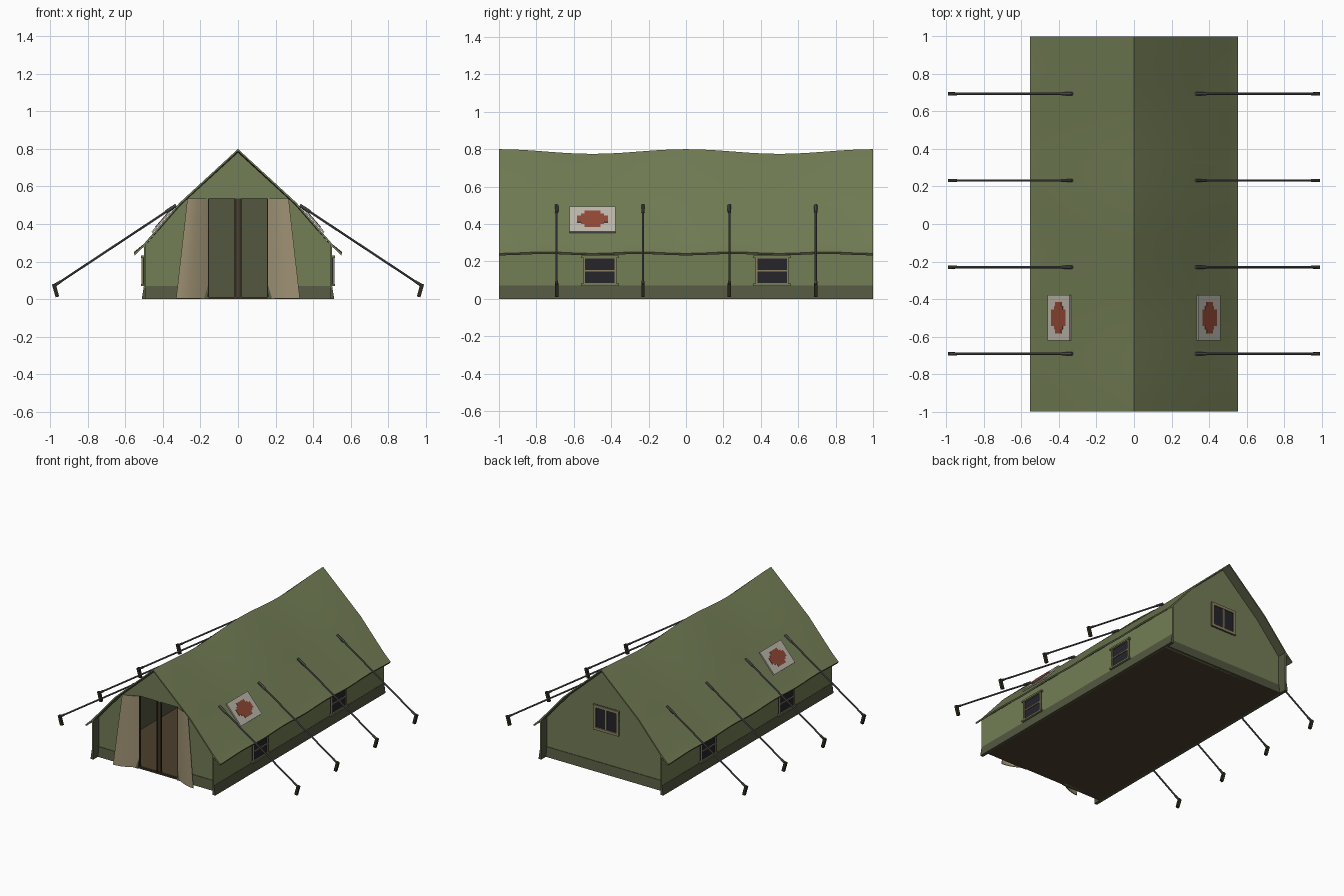
import bpy, bmesh, math
from mathutils import Vector, Matrix

if "Cube" in bpy.data.objects:
    bpy.data.objects.remove(bpy.data.objects["Cube"], do_unlink=True)


def material(name, rgb):
    m = bpy.data.materials.new(name)
    m.use_nodes = True
    m.diffuse_color = (*rgb, 1)
    bsdf = m.node_tree.nodes["Principled BSDF"]
    bsdf.inputs["Base Color"].default_value = (*rgb, 1)
    bsdf.inputs["Roughness"].default_value = 0.9
    return m


CANVAS = material("olive canvas", (0.17, 0.205, 0.09))
LINING = material("dark olive lining", (0.085, 0.095, 0.05))
TAN = material("tan cloth", (0.34, 0.28, 0.17))
FRAME = material("tan frame", (0.25, 0.215, 0.12))
FLOOR = material("brown floor", (0.075, 0.052, 0.027))
WOOD = material("dark wood", (0.03, 0.024, 0.013))
PANE = material("dark pane", (0.018, 0.018, 0.024))
ROPE = material("grey rope", (0.11, 0.11, 0.115))
WHITE = material("off white panel", (0.5, 0.47, 0.41))
RED = material("faded red", (0.28, 0.065, 0.035))


def finish(bm, name, mats, rule=None, smooth=False):
    bmesh.ops.recalc_face_normals(bm, faces=bm.faces[:])
    if rule:
        for f in bm.faces:
            f.material_index = rule(f)
    me = bpy.data.meshes.new(name)
    bm.to_mesh(me)
    bm.free()
    for m in mats:
        me.materials.append(m)
    ob = bpy.data.objects.new(name, me)
    bpy.context.collection.objects.link(ob)
    if smooth:
        bpy.ops.object.select_all(action='DESELECT')
        ob.select_set(True)
        bpy.context.view_layer.objects.active = ob
        bpy.ops.object.shade_smooth_by_angle(angle=math.radians(30))
    return ob


def loft(bm, sections):
    """Closed cross-sections joined in order, capped at both ends."""
    rings = [[bm.verts.new(p) for p in s] for s in sections]
    n = len(rings[0])
    for a, b in zip(rings, rings[1:]):
        for i in range(n):
            j = (i + 1) % n
            bm.faces.new((a[i], a[j], b[j], b[i]))
    bm.faces.new(rings[0])
    bm.faces.new(rings[-1])


def prism_y(bm, pts, y0, y1):
    loft(bm, [[(x, y, z) for x, z in pts] for y in (y0, y1)])


def box(bm, centre, size, index=0, frame=Matrix()):
    m = frame @ Matrix.Translation(centre) @ Matrix.Diagonal((*size, 1))
    verts = bmesh.ops.create_cube(bm, size=1, matrix=m)["verts"]
    for f in {f for v in verts for f in v.link_faces}:
        f.material_index = index


def rod(bm, a, b, radius, sides=8):
    a, b = Vector(a), Vector(b)
    m = Matrix.Translation((a + b) / 2) @ (b - a).to_track_quat('Z', 'Y').to_matrix().to_4x4()
    bmesh.ops.create_cone(bm, cap_ends=True, segments=sides, radius1=radius,
                          radius2=radius, depth=(b - a).length, matrix=m)


# Sagging roof
def roof_section(y):
    sag = math.sin(math.pi * y) ** 2
    ripple = math.sin(2 * math.pi * y) ** 2
    half = [(0, 0.8 - 0.025 * sag), (0.31, 0.515 - 0.006 * sag),
            (0.503, 0.293), (0.555, 0.243 + 0.008 * ripple)]
    top = [(-x, z) for x, z in half[:0:-1]] + half
    under = [(x * 0.992, z - 0.011) for x, z in reversed(top)]
    return [(x, y, z) for x, z in top + under]


bm = bmesh.new()
loft(bm, [roof_section(-1 + i / 12) for i in range(25)])
finish(bm, "roof", [CANVAS, LINING],
       lambda f: 1 if f.normal.z < -0.2 else 0, smooth=True)

# End walls, the front one with a doorway
WALL_Y = 0.93
rim = [(0.495, 0), (0.495, 0.285), (0.305, 0.503), (0, 0.782),
       (-0.305, 0.503), (-0.495, 0.285), (-0.495, 0)]
door = [(-0.16, 0), (-0.16, 0.535), (0.16, 0.535), (0.16, 0)]
for name, pts, s in (("front_wall", rim + door, -1), ("back_wall", rim, 1)):
    bm = bmesh.new()
    prism_y(bm, pts, s * WALL_Y, s * (WALL_Y - 0.012))
    finish(bm, name, [CANVAS, LINING], lambda f: 1 if f.normal.y * s < -0.5 else 0)

# Flared skirts on the end walls
bm = bmesh.new()
for s, x0, x1 in ((1, -0.495, 0.495), (-1, -0.495, -0.16), (-1, 0.16, 0.495)):
    loft(bm, [[(x, s * WALL_Y, 0), (x, s * (WALL_Y + 0.016), 0),
               (x, s * (WALL_Y + 0.004), 0.07), (x, s * WALL_Y, 0.07)] for x in (x0, x1)])
finish(bm, "end_skirts", [LINING])

# Side walls and skirts
for s, side in ((1, "left"), (-1, "right")):
    bm = bmesh.new()
    prism_y(bm, [(s * 0.49, 0.06), (s * 0.5, 0.06), (s * 0.5, 0.29), (s * 0.49, 0.29)], -1, 1)
    finish(bm, side + "_wall", [CANVAS, LINING],
           lambda f: 1 if f.normal.x * s < -0.5 else 0)
    bm = bmesh.new()
    prism_y(bm, [(s * 0.49, 0), (s * 0.513, 0), (s * 0.502, 0.07), (s * 0.49, 0.07)], -1, 1)
    finish(bm, side + "_skirt", [LINING])

# Floor
bm = bmesh.new()
box(bm, (0, 0, 0.005), (0.99, 1.88, 0.01))
finish(bm, "floor", [FLOOR])

# Tied-back door curtains
for s, side in ((1, "left"), (-1, "right")):
    bm = bmesh.new()
    rows = []
    for i in range(7):
        t = i / 6
        x_out, y_out = 0.33 - 0.06 * t, -0.997 + 0.022 * t
        line = []
        for j in range(7):
            u = j / 6
            line.append((s * (0.158 + (x_out - 0.158) * u),
                         -0.932 + (y_out + 0.932) * math.sin(u * math.pi / 2), 0.004 + 0.531 * t))
        rows.append(line + [(x, y + 0.006, z) for x, y, z in reversed(line)])
    loft(bm, rows)
    finish(bm, side + "_curtain", [TAN], smooth=True)

# Doorway posts and sill
bm = bmesh.new()
for s in (1, -1):
    box(bm, (s * 0.013, -0.925, 0.268), (0.012, 0.016, 0.535), 0)
    box(bm, (s * 0.158, -0.925, 0.268), (0.006, 0.016, 0.535), 0)
box(bm, (0, -0.922, 0.268), (0.016, 0.01, 0.535), 1)
box(bm, (0, -0.925, 0.006), (0.32, 0.016, 0.012), 0)
finish(bm, "door_posts", [WOOD, FLOOR])


# Windows: local x across, y up, z outward
def window(name, place, w, h, bar, crossbar, rolls):
    bm = bmesh.new()
    box(bm, (0, 0, 0.003), (w, h, 0.006), 0, place)
    for s in (1, -1):
        box(bm, (s * (w - bar) / 2, 0, 0.007), (bar, h, 0.014), 1, place)
        box(bm, (0, s * (h - bar) / 2, 0.007), (w, bar, 0.014), 1, place)
        if rolls:
            box(bm, (0, s * h / 2, 0.009), (w + 0.025, 0.012, 0.018), 2, place)
    size = (w, 0.01, 0.012) if crossbar else (0.012, h, 0.012)
    box(bm, (0, 0, 0.006), size, 1, place)
    finish(bm, name, [PANE, FRAME, CANVAS])


def facing(origin, across, up):
    x, y = Vector(across).normalized(), Vector(up).normalized()
    m = Matrix((x, y, x.cross(y))).transposed().to_4x4()
    return Matrix.Translation(origin) @ m


window("back_window", facing((0, WALL_Y, 0.4), (-1, 0, 0), (0, 0, 1)), 0.21, 0.185, 0.02, False, False)
for s, side in ((1, "left"), (-1, "right")):
    for y, end in ((-0.46, "front"), (0.46, "rear")):
        window(f"{side}_{end}_window", facing((s * 0.5, y, 0.15), (0, s, 0), (0, 0, 1)),
               0.178, 0.15, 0.01, True, True)

# Roof panels with a stepped red cross
for s, side in ((1, "left"), (-1, "right")):
    place = facing((s * 0.396, -0.5, 0.421), (0, s, 0), (-s * 0.193, 0, 0.222))
    bm = bmesh.new()
    box(bm, (0, 0, 0.004), (0.245, 0.18, 0.009), 0, place)
    finish(bm, side + "_roof_panel", [WHITE])
    quarter = [(0.083, 0), (0.083, 0.024), (0.062, 0.024), (0.062, 0.036),
               (0.043, 0.036), (0.043, 0.058), (0, 0.058)]
    half = quarter + [(-x, y) for x, y in quarter[-2::-1]]
    outline = half + [(x, -y) for x, y in half[-2:0:-1]]
    bm = bmesh.new()
    loft(bm, [[place @ Vector((x, y, z)) for x, y in outline] for z in (0.006, 0.011)])
    finish(bm, side + "_cross", [RED])

# Guy ropes, roof loops and ground pegs
ropes, loops, pegs = bmesh.new(), bmesh.new(), bmesh.new()
for s in (1, -1):
    for y in (-0.692, -0.23, 0.232, 0.694):
        rod(ropes, (s * 0.335, y, 0.497), (s * 0.978, y, 0.072), 0.006)
        rod(loops, (s * 0.33, y, 0.5), (s * 0.385, y, 0.464), 0.009)
        rod(loops, (s * 0.945, y, 0.094), (s * 0.98, y, 0.071), 0.008)
        tilt = facing((s * 0.973, y, 0.046), (0, 1, 0), (s * 0.28, 0, 1))
        box(pegs, (0, 0, 0), (0.018, 0.072, 0.02), 0, tilt)
finish(ropes, "guy_ropes", [ROPE], smooth=True)
finish(loops, "rope_loops", [ROPE], smooth=True)
finish(pegs, "ground_pegs", [WOOD])
